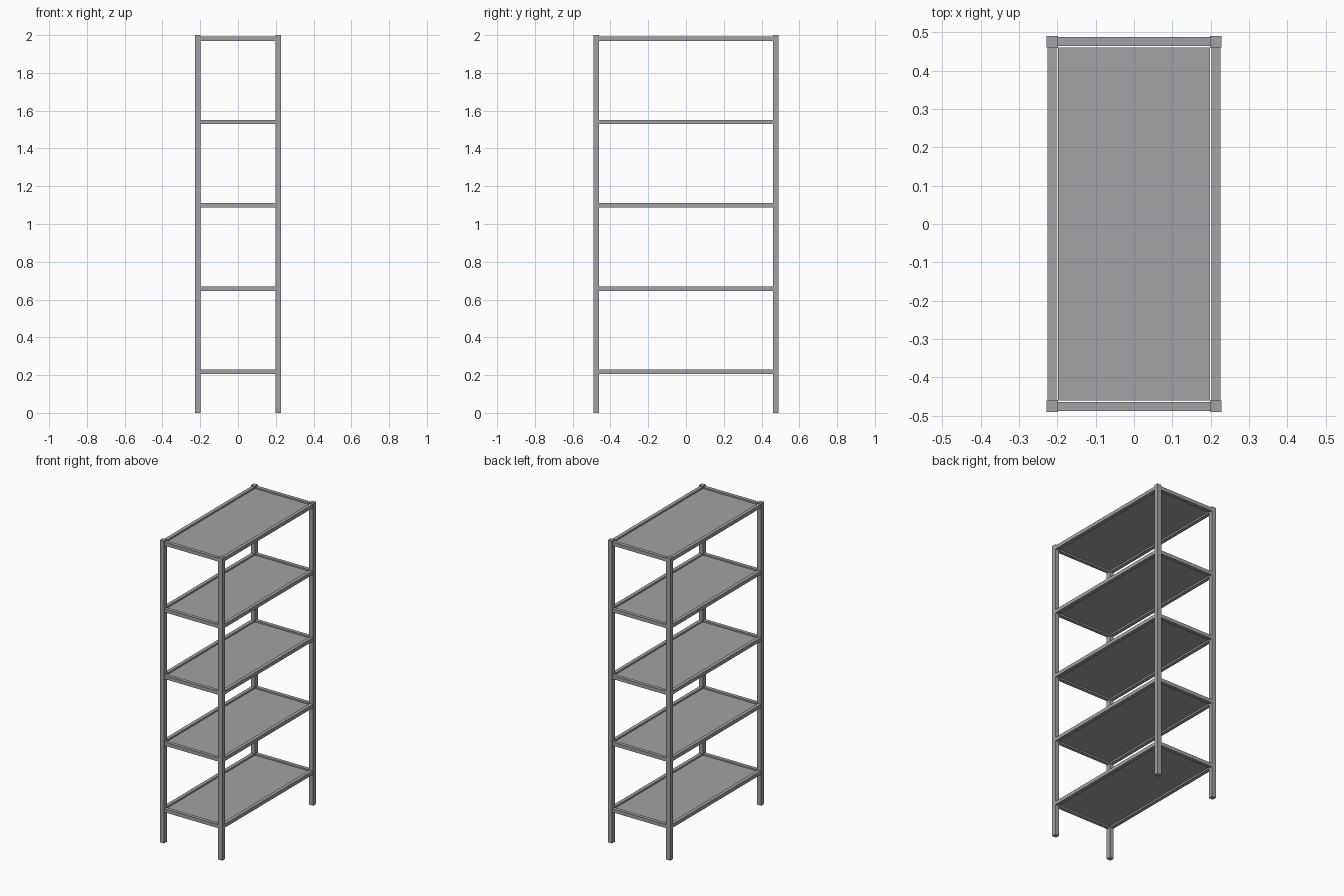
import bpy, bmesh

if "Cube" in bpy.data.objects:
    bpy.data.objects.remove(bpy.data.objects["Cube"])

# One grey metal for everything
metal = bpy.data.materials.new("grey metal")
metal.diffuse_color = (0.36, 0.36, 0.38, 1)
metal.use_nodes = True
metal.node_tree.nodes["Principled BSDF"].inputs["Base Color"].default_value = metal.diffuse_color


def box(name, lo, hi):
    bm = bmesh.new()
    bmesh.ops.create_cube(bm, size=1)
    for v in bm.verts:
        v.co = [(a + b) / 2 + c * (b - a) for a, b, c in zip(lo, hi, v.co)]
    mesh = bpy.data.meshes.new(name)
    bm.to_mesh(mesh)
    bm.free()
    mesh.materials.append(metal)
    obj = bpy.data.objects.new(name, mesh)
    bpy.context.collection.objects.link(obj)
    return obj


POST = 0.03           # square post width
X, Y = 0.228, 0.49    # outer half sizes
XI, YI = X - POST, Y - POST
RAIL = 0.0235         # rail thickness and height
INSET = 0.003         # rail set back from post face

# Corner posts
for sx in (-1, 1):
    for sy in (-1, 1):
        cx, cy = sx * (X - POST / 2), sy * (Y - POST / 2)
        box("corner_post", (cx - POST / 2, cy - POST / 2, 0),
            (cx + POST / 2, cy + POST / 2, 2))

# Five shelves: side rails, end rails and a thin recessed panel
for i in range(5):
    z = 0.217 + 0.441 * i
    z0, z1 = z - RAIL / 2, z + RAIL / 2
    for s in (-1, 1):
        cx, cy = s * (X - INSET - RAIL / 2), s * (Y - INSET - RAIL / 2)
        box("side_rail", (cx - RAIL / 2, -YI, z0), (cx + RAIL / 2, YI, z1))
        box("end_rail", (-XI, cy - RAIL / 2, z0), (XI, cy + RAIL / 2, z1))
    box("shelf_panel", (-XI, -YI, z - 0.004), (XI, YI, z + 0.004))
